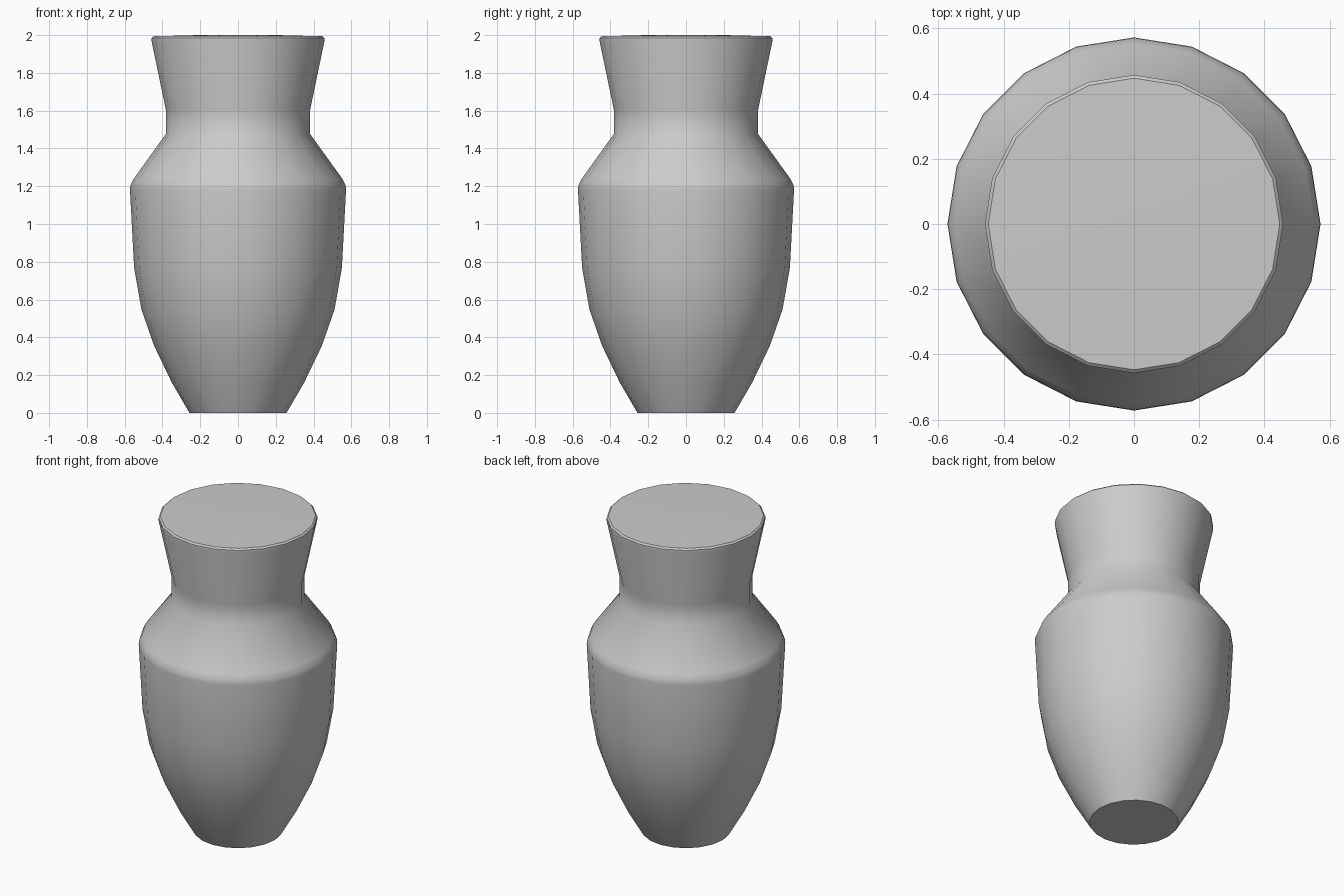
import bpy, bmesh, math

if "Cube" in bpy.data.objects:
    bpy.data.objects.remove(bpy.data.objects["Cube"])

SIDES = 20
# Vase profile: radius, height
PROFILE = [(0.257, 0.0), (0.35, 0.16), (0.444, 0.355), (0.511, 0.547),
           (0.55, 0.768), (0.572, 1.18), (0.57, 1.205), (0.552, 1.24),
           (0.382, 1.476), (0.382, 1.605), (0.457, 1.965),
           (0.457, 1.985), (0.447, 1.994), (0.21, 2.0)]

# Closed vase body lathed from the profile
bm = bmesh.new()
rings = [[bm.verts.new((r * math.cos(2 * math.pi * i / SIDES),
                        r * math.sin(2 * math.pi * i / SIDES), z))
          for i in range(SIDES)] for r, z in PROFILE]
for low, high in zip(rings, rings[1:]):
    for i in range(SIDES):
        j = (i + 1) % SIDES
        bm.faces.new((low[i], low[j], high[j], high[i]))

# Base and top cap
bm.faces.new(rings[0][::-1])
bm.faces.new(rings[-1])

mesh = bpy.data.meshes.new("vase")
bm.to_mesh(mesh)
bm.free()
vase = bpy.data.objects.new("vase", mesh)
bpy.context.collection.objects.link(vase)
bpy.context.view_layer.objects.active = vase
vase.select_set(True)
bpy.ops.object.shade_smooth_by_angle(angle=math.radians(40))
